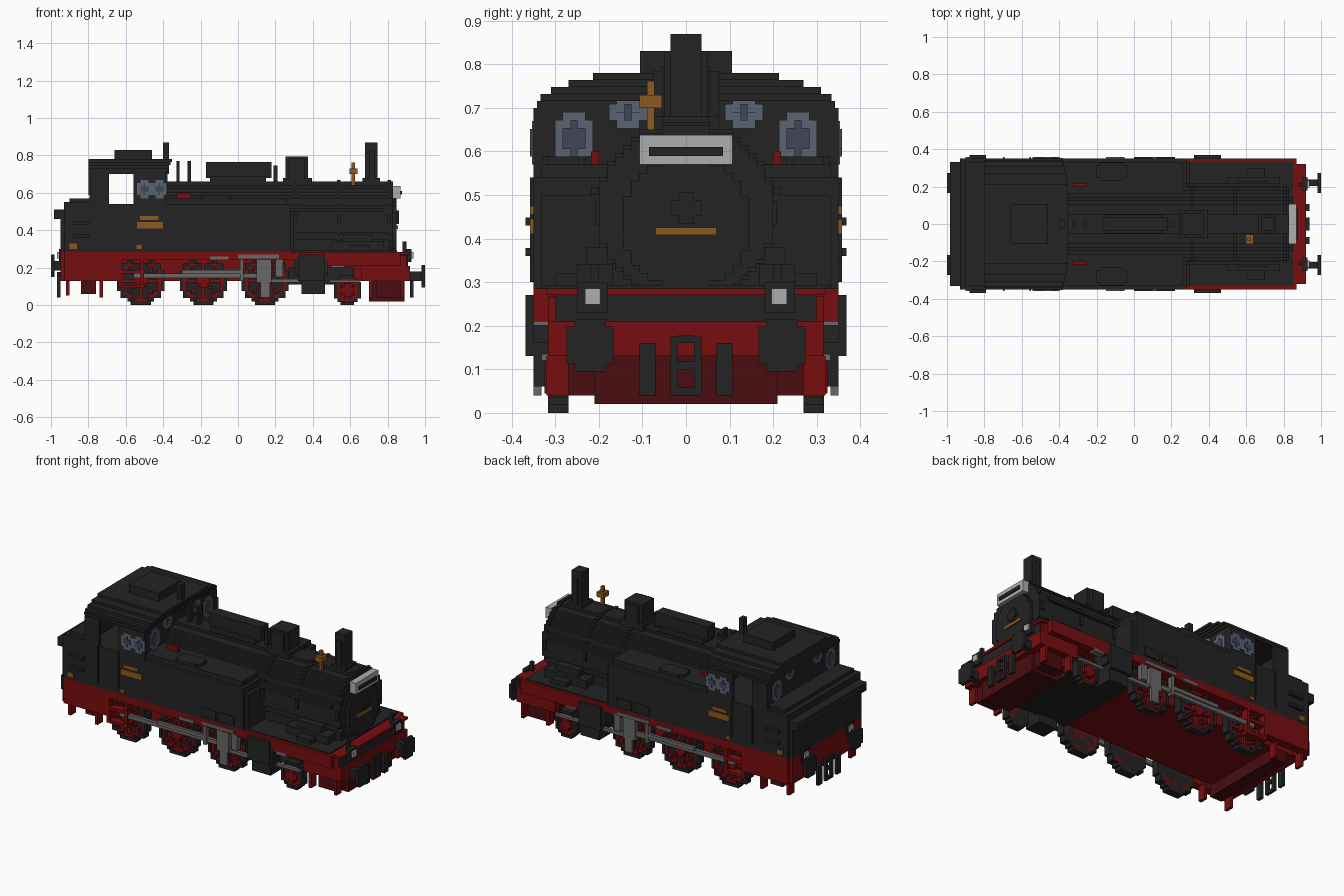
import bpy
import bmesh
import math

if "Cube" in bpy.data.objects:
    bpy.data.objects.remove(bpy.data.objects["Cube"], do_unlink=True)

# Shared sizes
STEP = .018    # block size of all stepped curves
THIN = .008    # plates
SIDE = .35     # half width of body
INNER = SIDE - STEP
OUTER = SIDE + STEP
SKIRT = .13    # underside of frame
DECK = .285    # top of footplate
SILL = .54     # cab floor and tank shoulder
TANK_TOP = .57
EAVES = .7
ROOF = .78
AXIS = .46     # boiler centre height
RADIUS = .2    # boiler radius
CAB_REAR, CAB_FRONT = -.79, -.385
SMOKEBOX = .83
FACE = .92     # front of buffer beam
TAIL = -.95    # back of rear beam
TYRE = .27     # inner face of wheels


def material(name, r, g, b):
    m = bpy.data.materials.new(name)
    m.use_nodes = True
    m.diffuse_color = (r, g, b, 1)
    m.node_tree.nodes["Principled BSDF"].inputs["Base Color"].default_value = (r, g, b, 1)
    return m


BLACK = material("soot black", .017, .017, .017)
RED = material("frame red", .19, .004, .005)
DARK = material("dark red", .065, .004, .005)
STEEL = material("steel grey", .14, .14, .14)
WHITE = material("pale grey", .42, .42, .42)
GOLD = material("brass", .27, .1, .015)
FRAME = material("window frame", .1, .125, .17)
GLASS = material("window glass", .05, .06, .1)


def build(name, mat, boxes, mirror=False):
    """One object from boxes (x0, x1, y0, y1, z0, z1), optionally copied to the other side."""
    if mirror:
        boxes = boxes + [(a, b, -d, -c, e, f) for a, b, c, d, e, f in boxes]
    bm = bmesh.new()
    for x0, x1, y0, y1, z0, z1 in boxes:
        for v in bmesh.ops.create_cube(bm, size=1)["verts"]:
            v.co.x = x1 if v.co.x > 0 else x0
            v.co.y = y1 if v.co.y > 0 else y0
            v.co.z = z1 if v.co.z > 0 else z0
    mesh = bpy.data.meshes.new(name)
    bm.to_mesh(mesh)
    bm.free()
    mesh.materials.append(mat)
    bpy.context.collection.objects.link(bpy.data.objects.new(name, mesh))


def centred(name, mat, x0, x1, half, z0, z1):
    build(name, mat, [(x0, x1, -half, half, z0, z1)])


def paired(name, mat, x0, x1, y0, y1, z0, z1):
    build(name, mat, [(x0, x1, y0, y1, z0, z1)], mirror=True)


def oriented(axis, a0, a1, u0, u1, z0, z1):
    """Box whose depth runs along the given axis."""
    return (a0, a1, u0, u1, z0, z1) if axis == "x" else (u0, u1, a0, a1, z0, z1)


def disc(axis, u, z, radius, a0, a1, inner=0):
    """Stepped disc, or ring when inner is set, as rows of boxes."""
    count = max(3, round(2 * radius / STEP))
    row = 2 * radius / count
    out = []
    for i in range(count):
        h = (i + .5) * row - radius
        w = min(radius, max(1, round(math.sqrt(radius**2 - h**2) / STEP)) * STEP)
        spans = [(u - w, u + w)]
        if abs(h) < inner:
            k = min(round(math.sqrt(inner**2 - h**2) / STEP) * STEP, w - STEP / 2)
            spans = [(u - w, u - k), (u + k, u + w)]
        out += [oriented(axis, a0, a1, s, e, z + h - row / 2, z + h + row / 2) for s, e in spans]
    return out


def window(name, axis, at, out, u, z, half, tall):
    """Frame plate with notched corners and a darker pane on top of it, on both sides."""
    for part, mat, inset, depth in (("frame", FRAME, 0, THIN / 2), ("glass", GLASS, STEP, THIN)):
        lo, hi = sorted((at, at + out * depth))
        w, h = half - inset, tall - inset
        build(f"{name}_{part}", mat,
              [oriented(axis, lo, hi, u - a, u + a, z - b, z + b)
               for a, b in ((w, h - STEP), (w - STEP, h))], mirror=True)


def wheel(name, x, radius):
    rim = radius - STEP
    build(name + "_tyres", BLACK, disc("y", x, radius, radius, TYRE, TYRE + STEP)
          + disc("y", x, radius, radius, TYRE, .317, rim), mirror=True)
    spokes = disc("y", x, radius, rim, TYRE, .31, rim - STEP)
    spokes += disc("y", x, radius, 2 * STEP, TYRE, .325)
    for turn in range(8):
        angle = turn * math.pi / 4
        for k in range(2, int(radius / STEP)):
            px = x + round(math.cos(angle) * k) * STEP
            pz = radius + round(math.sin(angle) * k) * STEP
            spokes.append((px - STEP / 2, px + STEP / 2, TYRE, .306, pz - STEP / 2, pz + STEP / 2))
    build(name + "_spokes", RED, spokes, mirror=True)


# Frame, footplate and beams
centred("rear_frame", RED, -.9, .25, .26, SKIRT, DECK - STEP)
centred("front_frame", RED, .25, .88, RADIUS, SKIRT, DECK - STEP)
centred("footplate", RED, -.93, .87, SIDE, .24, DECK)
centred("footplate_top", BLACK, .28, .85, INNER, DECK, DECK + THIN)
paired("rear_valance", RED, -.93, -.62, .3, SIDE, SKIRT, DECK)
paired("front_valance", RED, .48, .87, .3, SIDE, .21, DECK)
paired("front_cheek", RED, .66, .9, TYRE, .317, SKIRT, DECK - STEP)
centred("rear_beam", RED, TAIL, -.9, INNER, SKIRT, DECK)
centred("front_beam", RED, .86, FACE, .317, SKIRT, .21)
centred("front_beam_plate", BLACK, .85, .91, .3, .21, .27)
centred("front_beam_edge", RED, .85, FACE, .32, .27, DECK)
centred("pilot", DARK, .7, .89, .21, .02, SKIRT)
centred("pilot_wings", DARK, .74, .87, .28, .04, SKIRT)
centred("rear_guard", DARK, -.84, -.76, TYRE, .06, SKIRT)

# Footsteps and rail guards
for name, x, bottom in (("tail", -.92, .05), ("cab", -.74, .04), ("nose", .7, .04), ("beam", .87, .04)):
    paired(name + "_guard", RED, x, x + STEP, TYRE, .32, bottom, SKIRT)
for name, x in (("rear", -.64), ("front", -.52)):
    paired(name + "_ladder_post", RED, x, x + STEP, .3, SIDE, .09, DECK)
for name, z in (("lower", .09), ("upper", .17)):
    paired(name + "_ladder_tread", RED, -.64, -.5, .3, SIDE, z, z + STEP)

# Buffers, coupling, hoses and lamps
for name, end, beam, z in (("front", 1, FACE, .155), ("rear", -1, TAIL, .21)):
    inner = end - end * STEP
    build(name + "_buffer_heads", BLACK, disc("x", .22, z, .06, *sorted((inner, end))), mirror=True)
    build(name + "_buffer_shanks", BLACK, disc("x", .22, z, .025, *sorted((beam, inner))), mirror=True)
    out = beam + end * STEP
    lo, hi = sorted((beam, out))
    paired(name + "_hose", BLACK, lo, hi, .07, .107, .04, .16)
    paired(name + "_coupling_side", BLACK, lo, hi, STEP, 2 * STEP, .04, .175)
    for label, height in (("lower", .04), ("middle", .1), ("upper", .16)):
        centred(f"{name}_coupling_{label}_bar", BLACK, lo, hi, STEP, height, height + STEP)
    paired(name + "_lamp_body", BLACK, *sorted((beam - end * STEP, beam + end * THIN)), .18, .25, .23, .3)
    build(name + "_lamp_lenses", WHITE,
          disc("x", .214, .267, STEP, *sorted((beam + end * THIN, out))), mirror=True)
paired("lamp_post", BLACK, .88, .9, .2, .22, DECK, .34)

# Wheels
for name, x, radius in (("rear_driver", -.52, .13), ("middle_driver", -.185, .13),
                        ("front_driver", .145, .13), ("leading_wheel", .585, .08)):
    wheel(name, x, radius)

# Cylinders and running gear
paired("cylinder", BLACK, .32, .465, .24, OUTER, SKIRT, .27)
paired("cylinder_foot", BLACK, .34, .465, .24, SIDE, .06, SKIRT)
paired("valve_chest", BLACK, .3, .48, .24, SIDE, .16, .25)
centred("cylinder_bridge", BLACK, TYRE, .62, .26, .11, RADIUS)
paired("coupling_rod", STEEL, -.56, .16, .32, .34, .145, .17)
paired("connecting_rod", STEEL, -.3, .02, INNER, SIDE, .165, .187)
paired("piston_rod", STEEL, .16, .33, .32, .34, .12, .14)
paired("valve_rod", STEEL, -.15, -.05, .32, SIDE + THIN, .24, .26)
paired("bracket_top", STEEL, 0, .22, .32, SIDE + THIN, .25, .27)
paired("bracket_post", STEEL, .01, .03, .32, SIDE, SKIRT, .26)
paired("crosshead", STEEL, .1, .18, .32, SIDE, .12, .26)
paired("crosshead_arm", STEEL, .12, .17, INNER, SIDE, .04, SKIRT)
paired("bracket_front", STEEL, RADIUS, .24, .32, SIDE, .15, .25)
paired("leading_link", STEEL, .49, .65, .31, INNER, .12, .135)
paired("leading_spring", STEEL, .5, .57, .31, SIDE, RADIUS, .22)

# Boiler, smokebox and saddle
build("boiler", BLACK, disc("x", 0, AXIS, RADIUS, CAB_FRONT, SMOKEBOX))
for name, x in (("rear", .3), ("middle", .53), ("front", .8)):
    build(name + "_boiler_band", BLACK, disc("x", 0, AXIS, RADIUS + THIN, x, x + STEP))
build("smokebox_door", BLACK, disc("x", 0, .435, .15, SMOKEBOX, SMOKEBOX + STEP))
build("door_handle", BLACK, disc("x", 0, .47, 2 * STEP, SMOKEBOX, .86))
centred("door_plate", GOLD, SMOKEBOX, SMOKEBOX + STEP + THIN, .07, .408, .426)
centred("front_board", WHITE, SMOKEBOX, .87, .107, TANK_TOP, .638)
centred("board_stripe", BLACK, .87, .87 + THIN, .085, .59, .61)
centred("saddle", BLACK, .28, .81, .17, DECK, .4)
paired("sloping_box", BLACK, .5, .78, .15, .25, DECK, .34)
paired("sloping_box_top", BLACK, .56, .72, .15, .23, .34, .38)
paired("oil_box", BLACK, .6, .7, .24, .3, DECK, .32)
paired("boiler_pipe", BLACK, .28, .78, RADIUS, RADIUS + STEP, .5, .5 + STEP)

# Boiler fittings, all rising from inside the boiler top
centred("chimney", BLACK, .68, .745, 2 * STEP, .64, .87)
centred("chimney_rib", BLACK, .7, .73, .05, .64, SMOKEBOX)
centred("chimney_base", BLACK, .665, .76, .053, .64, .68)
centred("dome", BLACK, .255, .375, .055, .64, .795)
centred("dome_sides", BLACK, .275, .355, .075, .64, .785)
centred("dome_base", BLACK, .24, .395, .075, .64, .68)
centred("feed_box", BLACK, -.17, .18, 2 * STEP, .68, .765)
centred("feed_box_base", BLACK, -.15, .15, .05, .64, .69)
centred("feed_pipe", BLACK, .19, .21, STEP, .64, .745)
for name, x in (("rear", -.33), ("front", TYRE - SILL)):
    centred(name + "_safety_valve", BLACK, x, x + STEP, STEP, .64, .77)
centred("whistle", BLACK, -.4, -.37, STEP, EAVES, .87)
build("bell_cup", GOLD, [(.595, .64, -.107, -.055, EAVES, .73)])
build("bell_post", GOLD, [(.608, .626, -.09, -.072, .64, .762)])

# Side tanks
paired("side_tank", BLACK, CAB_FRONT, .28, .16, SIDE, DECK, SILL)
paired("tank_shoulder", BLACK, CAB_FRONT, .26, .16, INNER, SILL, TANK_TOP)
paired("tank_front", BLACK, .28, .3, .17, INNER, DECK, .5)
paired("tank_lid", BLACK, -.2, -.04, .245, .315, TANK_TOP, TANK_TOP + STEP)
paired("tank_lid_sides", BLACK, -.18, -.06, .23, .33, TANK_TOP, TANK_TOP + STEP)
paired("tank_lever", RED, -.33, -.25, RADIUS, RADIUS + STEP, TANK_TOP, .6)
for name, x in (("rear", 0), ("front", .12)):
    paired(name + "_tank_hatch", BLACK, x, x + .1, SIDE, SIDE + THIN, .3, .355)

# Bunker and hollow cab
centred("cab_base", BLACK, CAB_REAR, CAB_FRONT, SIDE, DECK, SILL)
centred("bunker", BLACK, -.93, CAB_REAR, SIDE, DECK, .55)
centred("bunker_top", BLACK, -.9, CAB_REAR, INNER, .55, TANK_TOP)
centred("bunker_back", BLACK, TAIL, -.93, INNER, DECK, .51)
centred("bunker_lip", BLACK, -.985, -.93, INNER, AXIS, .51)
paired("cab_side_rear", BLACK, CAB_REAR, -.69, INNER, SIDE, SILL, EAVES)
paired("cab_side_front", BLACK, -.56, CAB_FRONT, INNER, SIDE, SILL, EAVES)
for name, x in (("rear", CAB_REAR), ("front", CAB_FRONT - STEP)):
    centred(f"cab_{name}_wall", BLACK, x, x + STEP, INNER, SILL, EAVES + STEP)
rise = (ROOF - EAVES) / 5
for i in range(5):
    centred(f"cab_roof_layer_{i}", BLACK, CAB_REAR - THIN, CAB_FRONT + THIN * i, SIDE - THIN * (i * i + 1),
            EAVES + rise * i, EAVES + rise * (i + 1))
centred("roof_hatch", BLACK, -.66, -.46, .105, ROOF, SMOKEBOX)
for name, z in (("lower", .36), ("upper", .43)):
    paired(name + "_bunker_rail", BLACK, -.88, CAB_REAR, SIDE, OUTER, z, z + STEP)
for name, x in (("rear", -.7), ("front", -.56)):
    paired(name + "_cab_handrail", BLACK, x, x + THIN, SIDE, SIDE + THIN, .32, SILL)

# Windows
for name, x in (("rear", -.5), ("front", -.42)):
    window(f"cab_side_{name}_window", "y", SIDE, 1, x, .62, .04, .05)
for name, at, out in (("front", CAB_FRONT, 1), ("rear", CAB_REAR, -1)):
    window(name + "_outer_window", "x", at, out, .257, .63, .044, .06)
    window(name + "_inner_window", "x", at, out, .133, .69, .044, .037)

# Brass side plates
for name, x, half, z, height in (("number", -.47, .07, .41, .035), ("upper", -.475, .05, .455, .02),
                                 ("small", -.53, .013, .3, .02), ("bunker", -.88, .02, .3, .03)):
    paired(name + "_plate", GOLD, x - half, x + half, SIDE, SIDE + THIN, z, z + height)
